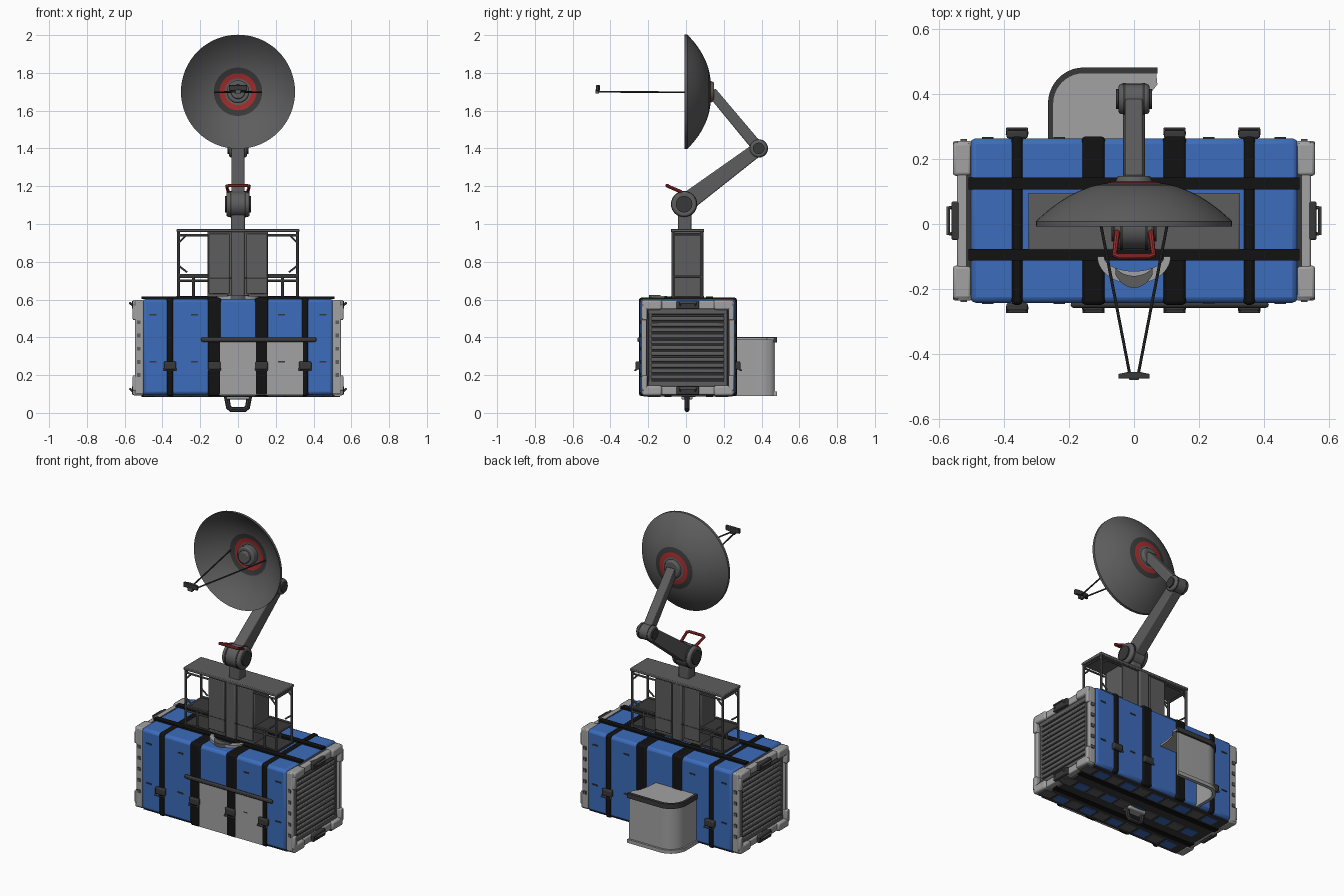
import bpy, bmesh, math
from mathutils import Vector

if "Cube" in bpy.data.objects:
    bpy.data.objects.remove(bpy.data.objects["Cube"])


def material(name, *rgb):
    m = bpy.data.materials.new(name)
    m.use_nodes = True
    m.diffuse_color = (*rgb, 1)
    m.node_tree.nodes["Principled BSDF"].inputs["Base Color"].default_value = (*rgb, 1)
    return m


BLUE = material("canvas blue", .045, .15, .50)
BLACK = material("strap black", .006, .006, .006)
DARK = material("dark grey", .04, .04, .04)
STEEL = material("steel grey", .11, .11, .11)
SILVER = material("light grey", .36, .36, .36)
RED = material("warning red", .35, .025, .025)


def finish(name, bm, *mats, bevel=0, smooth=True):
    bmesh.ops.recalc_face_normals(bm, faces=bm.faces)
    me = bpy.data.meshes.new(name)
    bm.to_mesh(me)
    bm.free()
    ob = bpy.data.objects.new(name, me)
    bpy.context.collection.objects.link(ob)
    for m in mats:
        me.materials.append(m)
    if bevel:
        mod = ob.modifiers.new("bevel", "BEVEL")
        mod.width, mod.segments = bevel, 2
    if smooth:
        bpy.ops.object.select_all(action="DESELECT")
        ob.select_set(True)
        bpy.context.view_layer.objects.active = ob
        bpy.ops.object.shade_smooth_by_angle(angle=math.radians(35))
    return ob


def box(name, xs, ys, zs, mat, bevel=0):
    bm = bmesh.new()
    bmesh.ops.create_cube(bm, size=1)
    for v in bm.verts:
        v.co = [(r[0] + r[1]) / 2 + c * (r[1] - r[0]) for r, c in zip((xs, ys, zs), v.co)]
    return finish(name, bm, mat, bevel=bevel, smooth=bevel > 0)


def prism(name, pts, axis, lo, hi, mat, bevel=0):
    """Extrude a 2D outline along x (outline in y, z) or z (outline in x, y)."""
    bm = bmesh.new()
    place = (lambda p, h: (h, *p)) if axis == "x" else (lambda p, h: (*p, h))
    face = bm.faces.new([bm.verts.new(place(p, lo)) for p in pts])
    out = bmesh.ops.extrude_face_region(bm, geom=[face])["geom"]
    step = Vector(place((0, 0), hi - lo))
    for v in out:
        if isinstance(v, bmesh.types.BMVert):
            v.co += step
    return finish(name, bm, mat, bevel=bevel)


def rod(name, a, b, r, mat, r2=None, sides=32, bevel=0):
    a, b = Vector(a), Vector(b)
    bm = bmesh.new()
    bmesh.ops.create_cone(bm, cap_ends=True, segments=sides, radius1=r,
                          radius2=r if r2 is None else r2, depth=(b - a).length)
    bm.transform((b - a).to_track_quat("Z", "Y").to_matrix().to_4x4())
    bmesh.ops.translate(bm, verts=bm.verts, vec=(a + b) / 2)
    return finish(name, bm, mat, bevel=bevel)


def tube(name, pts, r, mat):
    cu = bpy.data.curves.new(name, "CURVE")
    cu.dimensions, cu.bevel_depth, cu.bevel_resolution = "3D", r, 2
    cu.use_fill_caps = True
    sp = cu.splines.new("POLY")
    sp.points.add(len(pts) - 1)
    for p, q in zip(sp.points, pts):
        p.co = (*q, 1)
    tmp = bpy.data.objects.new(name, cu)
    me = bpy.data.meshes.new_from_object(tmp)
    bpy.data.objects.remove(tmp)
    bm = bmesh.new()
    bm.from_mesh(me)
    return finish(name, bm, mat)


def arc(cx, cy, rx, ry, a0, a1, n=10):
    angs = [math.radians(a0 + (a1 - a0) * i / n) for i in range(n + 1)]
    return [(cx + rx * math.cos(a), cy + ry * math.sin(a)) for a in angs]


# Padded blue body in five sections, with black straps around the joints
Y0, Y1, Z0, Z1 = -.243, .264, .095, .604
straps = [(-.36, .018), (-.125, .036), (.125, .036), (.355, .018)]
edges = [-.505] + [c for c, w in straps] + [.505]
for a, b in zip(edges, edges[1:]):
    box("blue_padding", (a, b), (Y0, Y1), (Z0, Z1), BLUE, .018)
for c, w in straps:
    box("cross_strap", (c - w, c + w), (Y0 - .006, Y1 + .006), (Z0 - .006, Z1 + .006), BLACK, .012)
    for y in (Y0 - .012, Y1 + .012):
        if y > 0 and c == -.125:
            continue
        box("strap_buckle", (c - .033, c + .033), (y - .012, y + .012), (.23, .272), DARK, .006)
        tube("buckle_frame", [(c - .03, y, .235), (c - .03, y * 1.06, .225), (c + .03, y * 1.06, .225),
                              (c + .03, y, .235)], .005, STEEL)
for y in (.125, -.095):
    for z in (Z0 - .006, Z1 + .003):
        box("long_strap", (-.51, .51), (y - .018, y + .018), (z - .004, z + .008), BLACK)

# Small clips on the padding
for x in (-.23, .23, -.45, .45):
    for y in (Y0, Y1):
        for z in (.27, .52):
            box("padding_clip", (x - .018, x + .018), (y - .004, y + .004), (z - .004, z + .004), DARK)

# Underside plates with padding showing between them
box("base_plate", (-.5, .5), (-.225, .245), (.088, .1), DARK)
for i in range(5):
    for y in (-.17, .015, .19):
        x = -.4 + .2 * i
        box("base_padding", (x - .04, x + .04), (y - .03, y + .03), (.084, .09), BLUE)
        box("base_rib", (x + .06, x + .14), (y - .035, y + .035), (.083, .09), STEEL)

# End caps: frame, corner blocks, louvres and latches
for s in (-1, 1):
    def ex(a, b):
        return tuple(sorted((s * a, s * b)))
    box("end_plate", ex(.49, .525), (-.228, .25), (.1, .595), DARK, .01)
    for y in (-.222, .242):
        box("end_post", ex(.5, .545), (y - .014, y + .014), (.1, .595), SILVER, .006)
        inner = y + (.033 if y < 0 else -.033)
        box("inner_post", ex(.5, .535), (inner - .01, inner + .01), (.15, .545), STEEL, .004)
    for z in (.118, .572):
        box("end_rail", ex(.5, .545), (-.225, .245), (z - .022, z + .022), SILVER, .006)
        inner = z + (.036 if z < .3 else -.036)
        box("inner_rail", ex(.5, .537), (-.2, .22), (inner - .014, inner + .014), STEEL, .004)
        for y in (-.18, .2):
            box("corner_block", ex(.5, .558), (y - .052, y + .052), (z - .026, z + .026), SILVER, .01)
        for y in (-.22, .24):
            w = .05 if z < .3 else -.05
            box("corner_guard", ex(.5, .558), (y - .015, y + .015), sorted((z, z + w * 1.6)), SILVER, .006)
        box("latch_block", ex(.52, .562), (-.05, .07), (z - .022, z + .022), DARK, .006)
        tube("latch_handle", [(s * .55, -.03, z - .01), (s * .572, -.03, z + .01), (s * .572, .05, z + .01),
                              (s * .55, .05, z - .01)], .006, STEEL)
    for i in range(11):
        z = .19 + .031 * i
        box("louvre", ex(.515, .538), (-.185, .203), (z - .011, z + .011), STEEL, .005)
    for z in (.2, .27, .34, .41, .48):
        for y in (-.234, .256):
            box("post_stud", ex(.515, .535), (y - .006, y + .006), (z - .01, z + .01), STEEL)

# Flat panel and bar on the front
box("front_panel", (-.10, .345), (Y0 - .004, Y0), (.095, .378), SILVER)
box("front_bar", (-.195, .415), (-.258, -.24), (.376, .4), DARK, .008)

# Curved shell on the back, open on one side and underneath
corner = arc(-.155, .37, .1, .1, 180, 90)
outer = [(-.257, .255)] + corner + [(.068, .47)]
inner = [(.068, .46)] + arc(-.155, .37, .09, .09, 90, 180) + [(-.245, .255)]
prism("shell_wall", outer + inner, "z", .1, .385, SILVER)
lip = [(-.265, .255)] + arc(-.155, .37, .11, .112, 180, 90) + [(.073, .482)]
prism("shell_foot", lip + inner, "z", .09, .112, SILVER)
prism("shell_rim", lip + [(.073, .464)] + arc(-.155, .37, .094, .094, 90, 180) + [(-.249, .255)],
      "z", .372, .402, DARK)
prism("shell_roof", outer + [(.072, .43), (.045, .395), (.03, .33), (.025, .255)],
      "z", .385, .398, SILVER)

# Crescent on the roof and tow loop below
prism("roof_crescent", arc(0, -.1, .113, .085, 180, 360, 20) + arc(0, -.1, .092, .045, 360, 180, 20),
      "z", .6, .62, SILVER)
prism("crescent_ridge", arc(0, -.1, .07, .097, 215, 325) + arc(0, -.1, .07, .06, 325, 215),
      "z", .6, .625, STEEL)
tube("tow_loop", [(-.062, .005, .095), (-.05, .005, .03), (-.035, .005, .017), (.035, .005, .017),
                  (.05, .005, .03), (.062, .005, .095)], .014, DARK)
box("tow_bracket", (-.062, .062), (-.025, .035), (.07, .095), SILVER, .008)

# Mast cabinet
box("cabinet", (-.162, .16), (-.065, .08), (.6, .965), STEEL, .008)
for y in (-.068, .083):
    for x in (-.1, .1):
        box("cabinet_panel", (x - .055, x + .055), (y - .006, y + .006), (.63, .95), STEEL, .004)
    box("cabinet_spine", (-.034, .034), (y - .01, y + .01), (.605, .965), STEEL, .006)
    box("cabinet_seam", (-.155, .155), (y - .007, y + .007), (.71, .716), DARK)
box("cabinet_roof", (-.325, .325), (-.08, .095), (.957, .974), STEEL, .004)

# Hourglass foot plate under the cabinet
prism("foot_plate", [(-.325, -.08), (-.27, -.065), (.27, -.065), (.325, -.08), (.325, .095),
                     (.27, .08), (-.27, .08), (-.325, .095)], "z", .605, .618, DARK)

# Side racks with posts, shelf, rails and braces
for s in (-1, 1):
    box("rack_shelf", sorted((s * .16, s * .315)), (-.07, .085), (.715, .724), DARK)
    for y in (-.07, .085):
        for x in (.315, .235):
            top = .96 if x > .3 else .72
            rod("rack_post", (s * x, y, .605), (s * x, y, top), .008, STEEL, sides=8)
        for z in (.7, .73, .94):
            rod("rack_rail", (s * .16, y, z), (s * .315, y, z), .006, STEEL, sides=8)
        for z, d in ((.945, -.045), (.745, .035)):
            rod("rack_brace", (s * .315, y, z + d), (s * .27, y, z), .005, STEEL, sides=8)
    for z in (.72, .945):
        rod("rack_end_rail", (s * .315, -.07, z), (s * .315, .085, z), .007, STEEL, sides=8)

# Jointed arm
box("mast_column", (-.036, .036), (-.042, .028), (.965, 1.09), STEEL, .008)
LOW, MID, TOP = (-.01, 1.105), (.385, 1.4), (.135, 1.7)


def arm(name, a, b, wa, wb, half):
    a, b = Vector(a), Vector(b)
    d = (b - a).normalized()
    n = Vector((-d.y, d.x))
    prism(name, [a + n * wa, b + n * wb, b - n * wb, a - n * wa], "x", -half, half, STEEL, .006)


def joint(name, c, r, half):
    rod(name, (-half, *c), (half, *c), r, STEEL, bevel=.01)
    for s in (-1, 1):
        rod(name + "_cap", (s * half, *c), (s * (half + .008), *c), r * .65, DARK)
        rod(name + "_collar", (s * half * .55, *c), (s * half * .7, *c), r * 1.04, DARK)


arm("lower_arm", LOW, MID, .05, .036, .034)
arm("upper_arm", MID, TOP, .03, .027, .028)
joint("shoulder_joint", LOW, .067, .062)
joint("elbow_joint", MID, .047, .048)
tube("red_handle", [(-.052, -.015, 1.155), (-.052, -.03, 1.172), (-.06, -.095, 1.2), (-.045, -.1, 1.204),
                    (.045, -.1, 1.204), (.06, -.095, 1.2), (.052, -.03, 1.172), (.052, -.015, 1.155)], .009, RED)

# Dish turned about the y axis, with painted rings chosen by radius
DZ, N = 1.7, 64
radii = [.02, .07, .098, .128, .16, .2, .235, .265, .29, .302]


def bowl(r, t):
    return .125 * (1 - (r / .302) ** 2.4) + t


profile = [(r, bowl(r, -.008)) for r in radii] + [(r, bowl(r, .008)) for r in reversed(radii)]
bm = bmesh.new()
rings = [[bm.verts.new((r * math.cos(2 * math.pi * i / N), y, DZ + r * math.sin(2 * math.pi * i / N)))
          for i in range(N)] for r, y in profile]
for p, q in zip(rings, rings[1:] + rings[:1]):
    for i in range(N):
        j = (i + 1) % N
        f = bm.faces.new((p[i], p[j], q[j], q[i]))
        c = f.calc_center_median()
        rad = math.hypot(c.x, c.z - DZ)
        f.material_index = 1 if .07 < rad < .098 else 2 if .098 < rad < .128 else 0
finish("dish", bm, STEEL, RED, DARK)
rod("dish_front_hub", (0, .07, DZ), (0, .12, DZ), .06, STEEL, bevel=.008)
rod("dish_front_boss", (0, .05, DZ), (0, .08, DZ), .038, STEEL, bevel=.006)
rod("dish_back_hub", (0, .12, DZ), (0, .148, DZ), .062, STEEL, r2=.05, bevel=.004)

# Feed and its struts
for s in (-1, 1):
    rod("feed_strut", (s * .122, .1, 1.697), (s * .012, -.468, 1.7), .0045, DARK, sides=8)
prism("feed_head", [(-.048, -.476), (.048, -.476), (.048, -.462), (.02, -.456), (-.02, -.456),
                    (-.048, -.462)], "z", 1.705, 1.735, DARK, .003)
box("feed_mount", (-.016, .016), (-.48, -.46), (1.69, 1.712), STEEL, .003)
